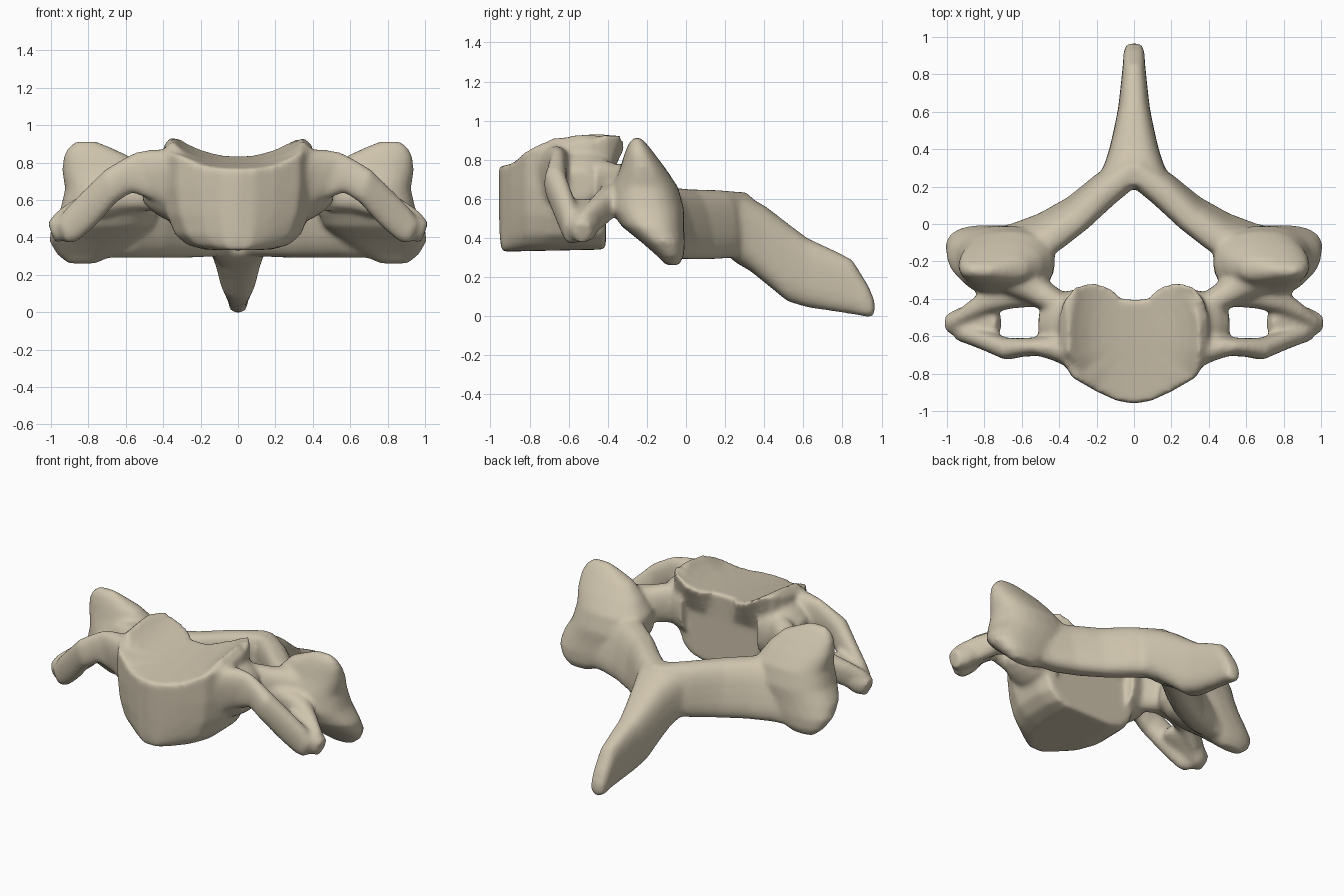
import bpy, bmesh, math
from mathutils import Vector

cube = bpy.data.objects.get("Cube")
if cube:
    bpy.data.objects.remove(cube)

bone = bpy.data.materials.new("bone_beige")
bone.use_nodes = True
COLOUR = (0.62, 0.55, 0.42, 1)
bone.diffuse_color = COLOUR
bone.node_tree.nodes["Principled BSDF"].inputs["Base Color"].default_value = COLOUR

shell = bmesh.new()


def bridge(rings):
    """Skin closed rings of points and cap both ends."""
    loops = [[shell.verts.new(p) for p in ring] for ring in rings]
    n = len(loops[0])
    for a, b in zip(loops, loops[1:]):
        for i in range(n):
            j = (i + 1) % n
            shell.faces.new((a[i], a[j], b[j], b[i]))
    shell.faces.new(loops[0][::-1])
    shell.faces.new(loops[-1])


def loft(stations, square=0.85, mirror=True, n=24):
    """Stations are (centre, half axis u, half axis v) of rounded sections."""
    for side in ((1, -1) if mirror else (1,)):
        rings = []
        for c, u, v in stations:
            ring = []
            for i in range(n):
                a = 2 * math.pi * i / n
                ca, sa = math.cos(a), math.sin(a)
                p = (Vector(c) + Vector(u) * math.copysign(abs(ca) ** square, ca)
                     + Vector(v) * math.copysign(abs(sa) ** square, sa))
                ring.append((p.x * side, p.y, p.z))
            rings.append(ring)
        bridge(rings)


# Vertebral body: kidney outline with a saddle-shaped top and raised side lips
half = [(0, -.96), (.09, -.945), (.2, -.895), (.33, -.82), (.4, -.7), (.4, -.5),
        (.37, -.4), (.31, -.33), (.22, -.305), (.14, -.33), (.07, -.4), (0, -.405)]
outline = half + [(-x, y) for x, y in half[-2:0:-1]]


def top_height(x, y):
    s = (y + .95) / .55
    x = abs(x)
    lip = 2.7 * min(x, .35) ** 3 - max(0, x - .35)
    return .768 + .07 * s + lip * min(1, .4 + 1.2 * s)


body = []
for z, sx in ((.33, .45), (.355, .68), (.41, .84), (.52, .95), (.66, 1)):
    body.append([(x * sx, max(min(y, -.41), -.96 + (1 - sx) * .04), z + .03 * (y + .95) * (1 - z))
                 for x, y in outline])
for k in (1, .87, .75, .6, .45, .25, .08):
    pts = [(x * k, -.6 + (y + .6) * k) for x, y in outline]
    body.append([(x, y, top_height(x, y)) for x, y in pts])
bridge(body)

# Flanks of the body tapering towards the side openings
loft([((x, -.54, z), (0, t, 0), (0, 0, h))
      for x, z, h, t in ((.28, .67, .2, .2), (.4, .67, .17, .17), (.46, .67, .13, .13),
                         (.51, .67, .08, .06))])

# Articular pillars with the tilted upper facet
pillar = []
for z, x0, x1, y0, y1 in ((.912, .75, .87, -.27, -.23), (.88, .68, .91, -.295, -.2),
                          (.83, .57, .935, -.315, -.16), (.75, .49, .94, -.34, -.1),
                          (.66, .43, .925, -.38, -.04), (.55, .42, .95, -.39, -.01),
                          (.46, .46, 1, -.33, -.01), (.38, .55, 1.01, -.23, -.005),
                          (.31, .65, .97, -.15, -.01), (.26, .76, .91, -.1, -.035)):
    pillar.append((((x0 + x1) / 2, (y0 + y1) / 2, z),
                   ((x1 - x0) / 2, 0, 0), (0, (y1 - y0) / 2, 0)))
loft(pillar)

# Laminae sweeping back to the midline
loft([((x, y, z), (0, -tilt, h), (.67 * t, .74 * t, 0))
      for x, y, z, h, tilt, t in ((.78, -.13, .46, .17, .06, .09), (.6, -.11, .48, .19, .06, .11),
                                  (.45, -.04, .475, .185, .05, .1), (.3, .06, .47, .18, .04, .09),
                                  (.15, .19, .47, .175, .02, .09), (-.01, .3, .47, .165, 0, .08))],
     square=.75)

# Spinous process tapering down and back
loft([((0, y, (lo + hi) / 2), (w, 0, 0), (0, 0, (hi - lo) / 2))
      for y, w, lo, hi in ((.21, .14, .31, .63), (.26, .185, .27, .63), (.33, .155, .23, .605),
                           (.41, .13, .165, .56), (.52, .105, .075, .475), (.62, .085, .045, .4),
                           (.75, .07, .025, .34), (.85, .06, .01, .29), (.93, .055, -.005, .16),
                           (.965, .04, 0, .08))],
     square=.7, mirror=False)

# Pedicles joining body and pillars
loft([((x, y, z), (.6 * t, -.8 * t, 0), (0, 0, h))
      for x, y, z, h, t in ((.3, -.48, .68, .15, .09), (.42, -.42, .67, .13, .07),
                            (.52, -.36, .66, .12, .08), (.64, -.27, .65, .13, .12))])

# Front bars of the transverse processes, arching out and down
loft([((x, y, z), (0, t, 0), (.4 * h, 0, h))
      for x, y, z, h, t in ((.28, -.68, .66, .21, .11), (.4, -.66, .69, .18, .075),
                            (.5, -.655, .725, .13, .05), (.6, -.66, .725, .085, .05),
                            (.68, -.668, .675, .085, .06), (.8, -.62, .55, .09, .055),
                            (.89, -.59, .465, .085, .05), (.94, -.58, .425, .06, .045))])

# Rear bars of the transverse processes
loft([((x, y, z), (0, t, 0), (.02, 0, h))
      for x, y, z, h, t in ((.46, -.38, .63, .08, .06), (.64, -.37, .61, .075, .08),
                            (.76, -.4, .58, .075, .075), (.88, -.47, .51, .08, .055),
                            (.97, -.53, .46, .065, .04))])

# Webs closing the outer edge of the side openings
loft([((x, -.53, z), (0, t, 0), (.02, 0, h))
      for x, z, h, t in ((.72, .57, .035, .04), (.76, .55, .045, .11), (.84, .51, .055, .11),
                         (.94, .45, .07, .08), (1, .43, .055, .045))])

# Fuse the parts into one smooth skin
bmesh.ops.recalc_face_normals(shell, faces=shell.faces)
mesh = bpy.data.meshes.new("vertebra")
shell.to_mesh(mesh)
shell.free()
mesh.materials.append(bone)
vertebra = bpy.data.objects.new("vertebra", mesh)
bpy.context.collection.objects.link(vertebra)
remesh = vertebra.modifiers.new("fuse", 'REMESH')
remesh.mode = 'VOXEL'
remesh.voxel_size = .014
remesh.use_smooth_shade = True
smooth = vertebra.modifiers.new("soften", 'SMOOTH')
smooth.factor = .5
smooth.iterations = 12
